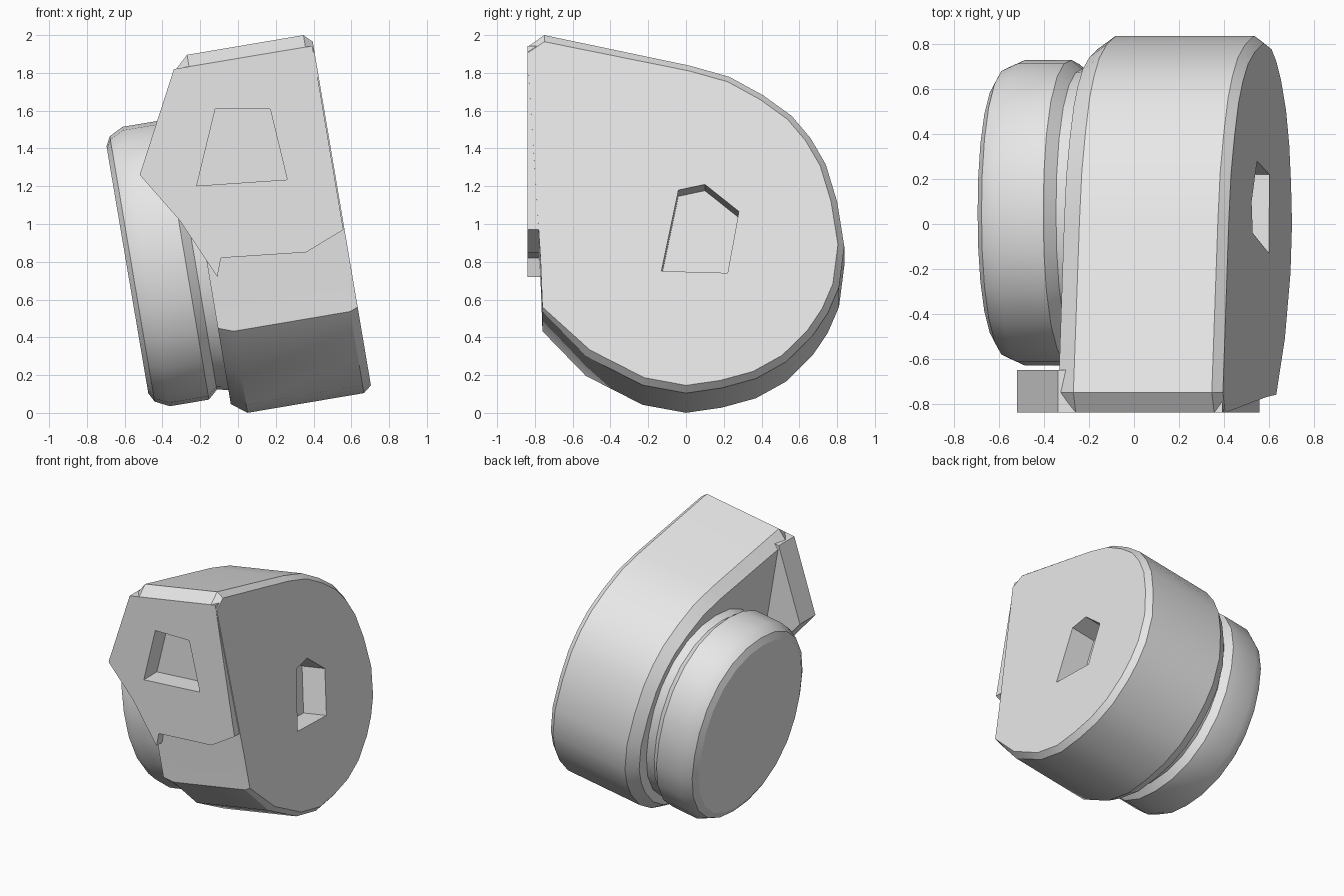
import bpy, bmesh, math
from mathutils import Matrix

cube = bpy.data.objects.get("Cube")
if cube:
    bpy.data.objects.remove(cube, do_unlink=True)

# Everything is drawn upright, then leaned over around the y axis
LEAN = Matrix.Rotation(math.radians(-9.6), 4, 'Y')

grey = bpy.data.materials.new("plain_grey")
grey.use_nodes = True
COLOUR = (0.8, 0.8, 0.8, 1)
grey.diffuse_color = COLOUR
grey.node_tree.nodes["Principled BSDF"].inputs["Base Color"].default_value = COLOUR


def loft(name, rings):
    """Skin a list of equal-length point rings and close both ends."""
    bm = bmesh.new()
    loops = [[bm.verts.new(LEAN @ Matrix.Translation(p).to_translation()) for p in ring]
             for ring in rings]
    for a, b in zip(loops, loops[1:]):
        for i in range(len(a)):
            j = (i + 1) % len(a)
            bm.faces.new((a[i], a[j], b[j], b[i]))
    bm.faces.new(loops[0])
    bm.faces.new(loops[-1])
    bmesh.ops.recalc_face_normals(bm, faces=bm.faces)
    mesh = bpy.data.meshes.new(name)
    bm.to_mesh(mesh)
    bm.free()
    mesh.materials.append(grey)
    obj = bpy.data.objects.new(name, mesh)
    bpy.context.collection.objects.link(obj)
    return obj


def front_prism(name, outline, y0, y1):
    return loft(name, [[(x, y, z) for x, z in outline] for y in (y0, y1)])


def select(obj):
    bpy.ops.object.select_all(action='DESELECT')
    obj.select_set(True)
    bpy.context.view_layer.objects.active = obj


def cut(obj, cutter):
    select(obj)
    mod = obj.modifiers.new("pocket", 'BOOLEAN')
    mod.operation = 'DIFFERENCE'
    mod.solver = 'EXACT'
    mod.object = cutter
    bpy.ops.object.modifier_apply(modifier=mod.name)


# Teardrop main drum: flat front, round back, softened rims
teardrop = [(-.84, 1.85), (-.75, 1.914), (.02, 1.75), (.23, 1.69), (.41, 1.59),
            (.56, 1.48), (.66, 1.36), (.74, 1.22), (.80, 1.02), (.838, .78),
            (.81, .56), (.75, .42), (.67, .30), (.53, .16), (.37, .07),
            (.19, .02), (0, -.008), (-.23, .035), (-.53, .19), (-.76, .43), (-.77, .7)]


def drum_ring(x, s):
    return [(x, y if y < -.7 else y * s, .85 + (z - .85) * s) for y, z in teardrop]


main_drum = loft("main_drum", [drum_ring(-.03, .93), drum_ring(.05, 1),
                               drum_ring(.675, 1), drum_ring(.718, .96)])

# Smaller side drum with a shallow groove where it meets the main drum
SIDES = 24


def side_ring(x, s):
    ring = []
    for i in range(SIDES):
        t = math.tau * i / SIDES
        c, d = math.cos(t), math.sin(t)
        squash = (abs(c) ** 2.2 + abs(d) ** 2.2) ** (-1 / 2.2)
        ring.append((x, .05 + .68 * s * c * squash, .845 + .75 * s * d * squash))
    return ring


side_drum = loft("side_drum", [side_ring(x, s) for x, s in (
    (-.451, .885), (-.425, .95), (-.35, 1), (-.14, 1), (-.09, .94), (.03, .97))])

# Front plate with a pointed wing on the right side
plate = [(.712, 1.85), (-.031, 1.851), (-.303, 1.329), (-.135, 1.057), (.012, .728),
         (.048, .824), (.497, .778), (.712, .863)]
front_plate = front_prism("front_plate", plate, -.84, -.65)

# Pockets in the front plate and in the left face
front_cutter = front_prism("front_cutter", [(.15, 1.607), (.436, 1.559), (.463, 1.174),
                                            (-.015, 1.222)], -1, -.68)
left_outline = [(-.13, .64), (.22, .63), (.28, .96), (.10, 1.105), (-.04, 1.075)]
left_cutter = loft("left_cutter", [[(x, y, z) for y, z in left_outline] for x in (.52, .9)])

cut(main_drum, front_cutter)
cut(front_plate, front_cutter)
cut(main_drum, left_cutter)
for cutter in (front_cutter, left_cutter):
    bpy.data.objects.remove(cutter, do_unlink=True)

# Smooth the round walls, keep rims and corners sharp
for obj in (main_drum, side_drum):
    select(obj)
    bpy.ops.object.shade_smooth_by_angle(angle=math.radians(28))
